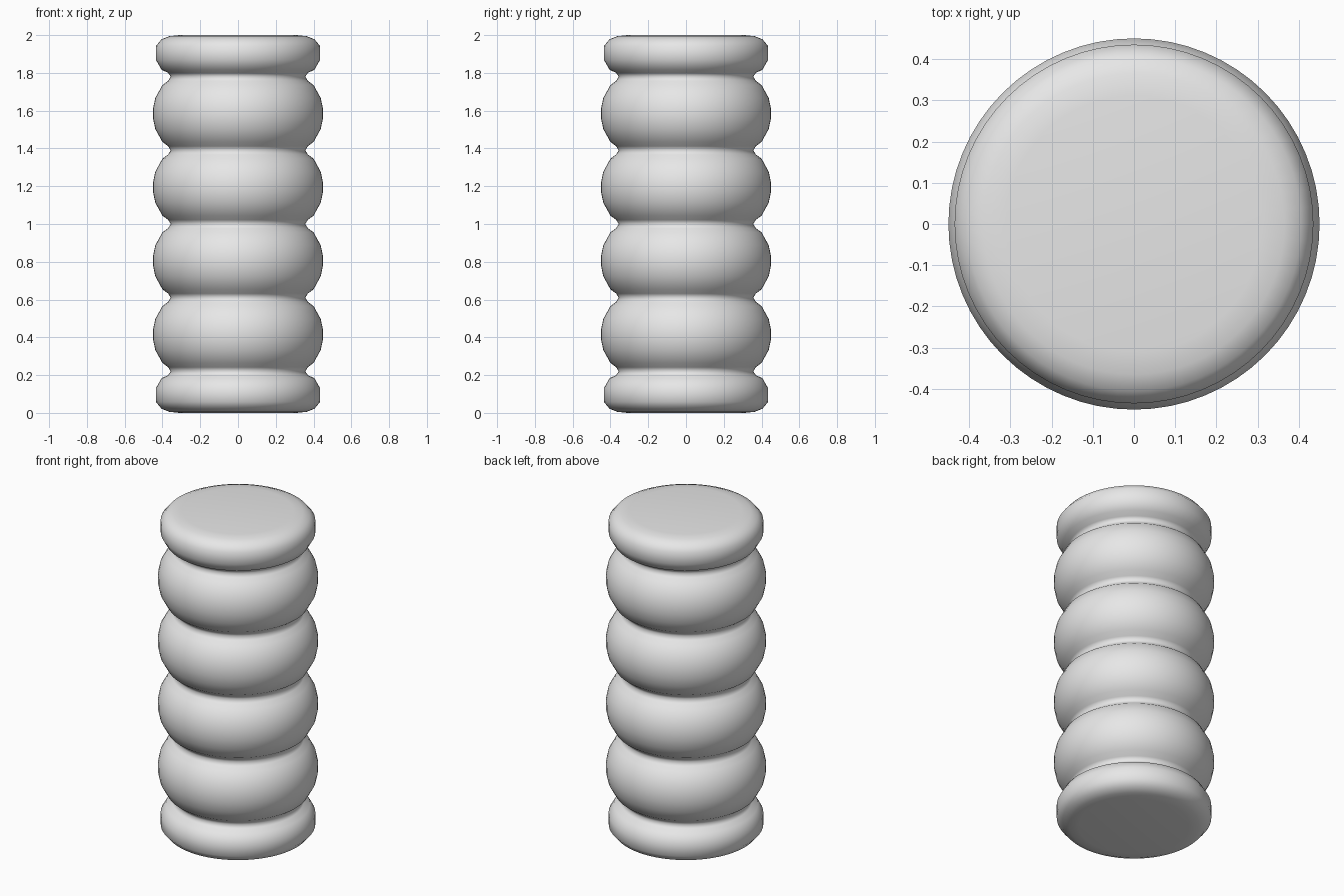
import bpy, bmesh, math

if "Cube" in bpy.data.objects:
    bpy.data.objects.remove(bpy.data.objects["Cube"])

SEGMENTS = 64
PITCH = 0.39          # spacing of the grooves
BULGE_MID = 0.195     # height of a bulge centre above the groove below it

grey = bpy.data.materials.new("plain grey")
grey.diffuse_color = (0.8, 0.8, 0.8, 1)
grey.use_nodes = True
grey.node_tree.nodes["Principled BSDF"].inputs["Base Color"].default_value = grey.diffuse_color

# Lower end cap, from the flat base up to the first groove
end_cap = [(0.31, 0.0), (0.365, 0.006), (0.405, 0.022), (0.435, 0.058),
           (0.435, 0.13), (0.405, 0.183), (0.37, 0.2), (0.356, 0.22)]
# Half of one bulge: (radius, height above the groove)
half_bulge = [(0.37, 0.022), (0.4, 0.044), (0.438, 0.113), (0.45, 0.17)]

# Full profile: end cap, four bulges with grooves between, mirrored end cap
profile = list(end_cap)
for i in range(4):
    base = 0.22 + i * PITCH
    profile += [(r, base + h) for r, h in half_bulge]
    profile += [(r, base + 2 * BULGE_MID - h) for r, h in reversed(half_bulge)]
    if i < 3:
        profile.append((0.356, base + PITCH))
profile += [(r, 2.0 - z) for r, z in reversed(end_cap)]

# Turn the profile around the vertical axis
bm = bmesh.new()
rings = []
for r, z in profile:
    rings.append([bm.verts.new((r * math.cos(2 * math.pi * k / SEGMENTS),
                                r * math.sin(2 * math.pi * k / SEGMENTS), z))
                  for k in range(SEGMENTS)])
for low, high in zip(rings, rings[1:]):
    for k in range(SEGMENTS):
        n = (k + 1) % SEGMENTS
        bm.faces.new((low[k], low[n], high[n], high[k]))

# Flat ends
bm.faces.new(list(reversed(rings[0])))
bm.faces.new(rings[-1])
for face in bm.faces:
    face.smooth = True

mesh = bpy.data.meshes.new("ribbed_column")
bm.to_mesh(mesh)
bm.free()
mesh.materials.append(grey)
column = bpy.data.objects.new("ribbed_column", mesh)
bpy.context.collection.objects.link(column)
